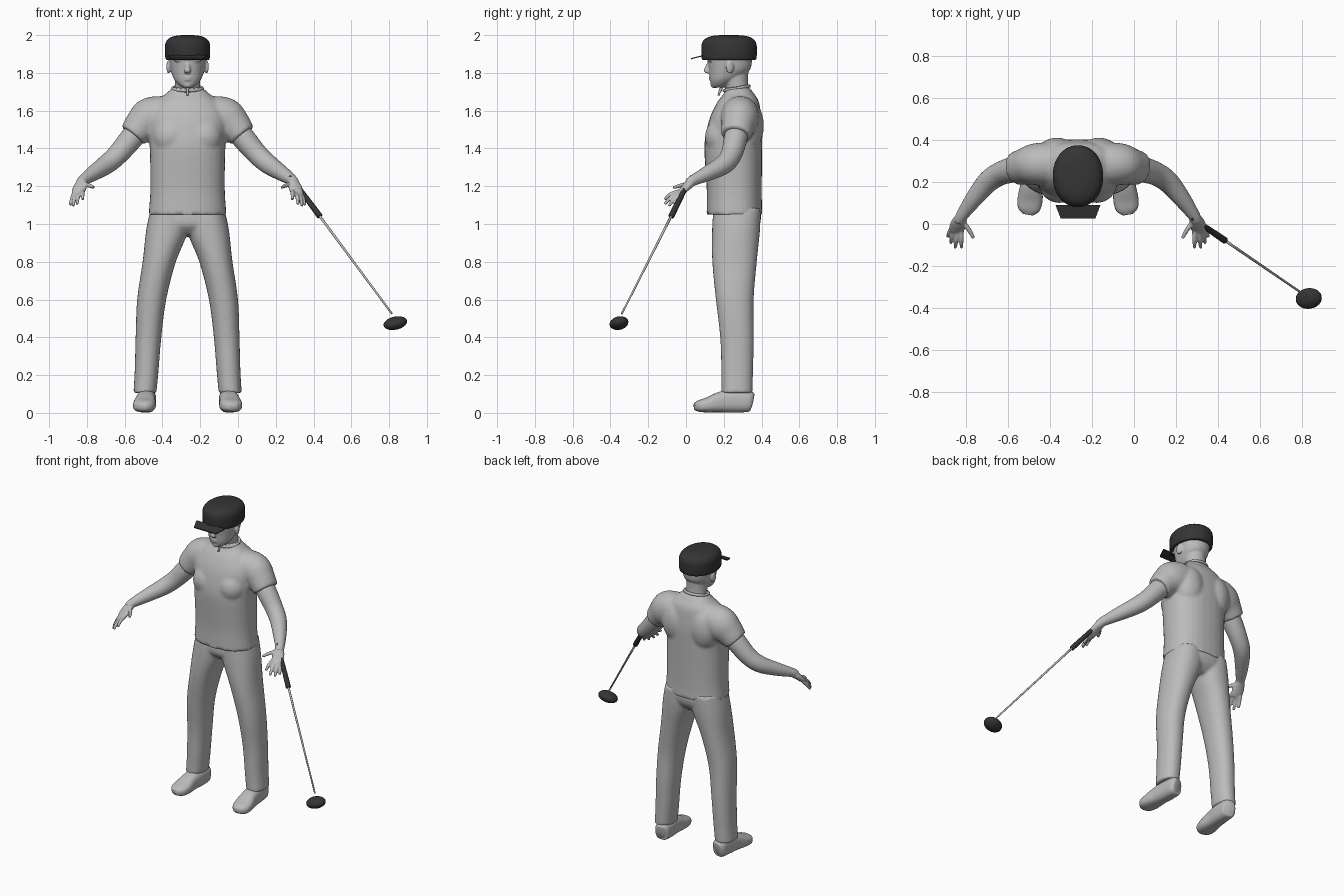
import bpy, bmesh, math
from mathutils import Vector, Matrix

if "Cube" in bpy.data.objects:
    bpy.data.objects.remove(bpy.data.objects["Cube"])

BODY_X = -0.267


def material(name, value):
    m = bpy.data.materials.new(name)
    m.use_nodes = True
    color = (value, value, value, 1)
    m.diffuse_color = color
    m.node_tree.nodes["Principled BSDF"].inputs["Base Color"].default_value = color
    return m


GREY = material("light grey", 0.5)
DARK = material("charcoal", 0.035)


def spline(rows, steps):
    """Catmull-Rom interpolation through rows of numbers."""
    rows = [Vector(r) for r in rows]
    out = []
    for i in range(len(rows) - 1):
        p1, p2 = rows[i], rows[i + 1]
        p0, p3 = rows[max(i - 1, 0)], rows[min(i + 2, len(rows) - 1)]
        for k in range(steps):
            t = k / steps
            out.append(p1 + t / 2 * ((p2 - p0) + t * ((2 * p0 - 5 * p1 + 4 * p2 - p3)
                                                      + t * (3 * (p1 - p2) + p3 - p0))))
    return out + [rows[-1]]


def loft(bm, rows, level=False, side=1, power=2.0, sides=32, steps=4):
    """Skin rows of (x, y, z, half width, half depth); level keeps sections horizontal."""
    pts = spline(rows, steps)
    rings = []
    for i, p in enumerate(pts):
        c = Vector(p[:3])
        u, v = Vector((1, 0, 0)), Vector((0, 1, 0))
        if not level:
            t = Vector(pts[min(i + 1, len(pts) - 1)][:3]) - Vector(pts[max(i - 1, 0)][:3])
            u = t.cross(Vector((0, 0, 1))).normalized()
            v = u.cross(t).normalized()
        ring = []
        for k in range(sides):
            a = math.tau * k / sides
            ca, sa = math.cos(a), math.sin(a)
            q = c + u * p[3] * math.copysign(abs(ca) ** (2 / power), ca) \
                  + v * p[4] * math.copysign(abs(sa) ** (2 / power), sa)
            ring.append(bm.verts.new((q.x * side, q.y, q.z)))
        rings.append(ring)
    for r, s in zip(rings, rings[1:]):
        for k in range(sides):
            j = (k + 1) % sides
            bm.faces.new((r[k], r[j], s[j], s[k]))
    bm.faces.new(rings[0])
    bm.faces.new(rings[-1])


def tube(bm, points, radii, side=1, sides=16):
    loft(bm, [(*p, r, r) for p, r in zip(points, radii)], side=side, sides=sides)


def blob(bm, centre, size, rotation=Matrix()):
    bmesh.ops.create_uvsphere(bm, u_segments=24, v_segments=14, radius=1,
                              matrix=Matrix.Translation(centre) @ rotation @ Matrix.Diagonal((*size, 1)))


def finish(name, bm, mat, voxel=0, smooth=3, x=BODY_X, sharp=False):
    bmesh.ops.recalc_face_normals(bm, faces=bm.faces)
    mesh = bpy.data.meshes.new(name)
    bm.to_mesh(mesh)
    bm.free()
    mesh.materials.append(mat)
    obj = bpy.data.objects.new(name, mesh)
    bpy.context.collection.objects.link(obj)
    obj.location.x = x
    if not sharp:
        mesh.shade_smooth()
    if voxel:
        r = obj.modifiers.new("merge", 'REMESH')
        r.mode, r.voxel_size, r.use_smooth_shade = 'VOXEL', voxel, True
        s = obj.modifiers.new("soften", 'SMOOTH')
        s.factor, s.iterations = 0.5, smooth
    return obj


# Shirt: torso, shoulder blades, chest and short sleeves
bm = bmesh.new()
loft(bm, [(0, .257, 1.05, .207, .148), (0, .256, 1.1, .202, .146), (0, .255, 1.2, .197, .146),
          (0, .25, 1.4, .2, .153), (0, .257, 1.5, .208, .147), (0, .265, 1.58, .205, .132),
          (0, .277, 1.65, .165, .108), (0, .28, 1.69, .115, .08), (0, .272, 1.725, .076, .062)],
     level=True, power=2.35)
for s in (1, -1):
    blob(bm, (s * .1, .33, 1.52), (.1, .082, .14))
    blob(bm, (s * .09, .19, 1.46), (.095, .09, .1))
    loft(bm, [(.06, .28, 1.59, .08, .07), (.13, .285, 1.58, .1, .1), (.2, .285, 1.555, .1, .112),
              (.25, .275, 1.515, .088, .092), (.292, .265, 1.468, .08, .074)], side=s)
finish("shirt", bm, GREY, .01, 4)

# Shirt collar
bm = bmesh.new()
ring = [(.078 * math.cos(a), .268 + .066 * math.sin(a), 1.718 + .012 * math.sin(a))
        for a in (math.tau * k / 24 for k in range(25))]
tube(bm, ring, [.009] * 25, sides=8)
finish("collar", bm, GREY)
bm = bmesh.new()
tube(bm, [(0, .19, 1.725), (0, .18, 1.705), (0, .172, 1.68)], [.008, .007, .005], sides=8)
finish("collar_tab", bm, GREY)

# Trousers: hips and two legs
bm = bmesh.new()
loft(bm, [(0, .27, 1.1, .19, .12), (0, .27, 1.04, .203, .128), (0, .265, .99, .19, .12),
          (0, .265, .945, .09, .08)], level=True, power=2.3)
for s in (1, -1):
    loft(bm, [(.1, .27, 1.08, .095, .125), (.107, .265, .97, .112, .127), (.15, .257, .8, .088, .118),
              (.19, .258, .6, .077, .1), (.207, .27, .4, .068, .089), (.217, .271, .22, .063, .084),
              (.226, .27, .105, .061, .082)], level=True, side=s, power=2.2)
finish("trousers", bm, GREY, .01, 4)

# Shoes
for s, label in ((1, "left"), (-1, "right")):
    bm = bmesh.new()
    loft(bm, [(.212, .35, .06, .025, .04), (.214, .335, .062, .045, .056), (.216, .27, .064, .05, .062),
              (.222, .19, .058, .052, .056), (.228, .12, .043, .06, .041), (.234, .07, .036, .052, .031),
              (.238, .045, .034, .025, .018)], side=s, power=2.6)
    finish(label + "_shoe", bm, GREY)

# Arms and hands
FINGERS = {
    "index": ((.556, -.035, 1.172), (.556, -.08, 1.158), (.555, -.113, 1.13)),
    "middle": ((.573, -.035, 1.162), (.581, -.08, 1.14), (.585, -.113, 1.105)),
    "ring": ((.588, -.03, 1.158), (.6, -.065, 1.13), (.606, -.09, 1.095)),
    "little": ((.6, -.018, 1.16), (.613, -.042, 1.13), (.621, -.06, 1.1)),
    "thumb": ((.55, .012, 1.213), (.518, -.03, 1.203), (.498, -.068, 1.193)),
}
for s, label in ((1, "left"), (-1, "right")):
    bm = bmesh.new()
    tube(bm, [(.25, .275, 1.51), (.3, .262, 1.45), (.37, .24, 1.368), (.43, .2, 1.315),
              (.5, .115, 1.268), (.553, .04, 1.232), (.565, .015, 1.215)],
         [.06, .062, .056, .052, .041, .029, .027], s, 24)
    loft(bm, [(.555, .035, 1.228, .026, .026), (.568, .005, 1.2, .036, .022),
              (.578, -.022, 1.172, .037, .017), (.583, -.04, 1.155, .028, .012)], side=s)
    for joints in FINGERS.values():
        tube(bm, joints, [.0125, .011, .008], s, 12)
    finish(label + "_arm", bm, GREY, .005, 2)

# Head: neck, skull, jaw and facial features
bm = bmesh.new()
loft(bm, [(0, .28, 1.66, .072, .066), (0, .268, 1.73, .066, .062), (0, .25, 1.8, .07, .08)], level=True)
loft(bm, [(0, .17, 1.722, .022, .028), (0, .18, 1.735, .045, .046), (0, .2, 1.765, .071, .073),
          (0, .228, 1.81, .088, .106), (0, .232, 1.86, .097, .117), (0, .23, 1.91, .1, .12),
          (0, .23, 1.95, .07, .09)], level=True, power=2.2)
loft(bm, [(0, .13, 1.86, .011, .012), (0, .116, 1.83, .013, .016), (0, .109, 1.808, .018, .015),
          (0, .122, 1.797, .014, .01)], level=True, sides=16)
for height, width in ((1.777, .027), (1.765, .022)):
    blob(bm, (0, .133, height), (width, .012, .007))
blob(bm, (0, .15, 1.737), (.026, .02, .018))
for s in (1, -1):
    blob(bm, (s * .04, .13, 1.866), (.034, .013, .009))
    blob(bm, (s * .037, .136, 1.845), (.015, .011, .008))
    blob(bm, (s * .1, .232, 1.832), (.011, .021, .036), Matrix.Rotation(s * .25, 4, 'Z'))
finish("head", bm, GREY, .005, 2)

# Cap: crown and peak
bm = bmesh.new()
loft(bm, [(0, .228, 1.868, .108, .136), (0, .228, 1.876, .117, .145), (0, .228, 1.92, .12, .147),
          (0, .228, 1.96, .116, .143), (0, .228, 1.985, .095, .12), (0, .228, 1.997, .06, .08),
          (0, .228, 2, .02, .03)], level=True, power=2.1, sides=48)
finish("cap_crown", bm, DARK)
bm = bmesh.new()
corners = [(-.107, .09, 1.888), (.107, .09, 1.888), (.083, .027, 1.872), (-.083, .027, 1.872)]
face = bm.faces.new([bm.verts.new(c) for c in corners])
grown = bmesh.ops.extrude_face_region(bm, geom=[face])
bmesh.ops.translate(bm, vec=(0, 0, .006), verts=[v for v in grown["geom"] if isinstance(v, bmesh.types.BMVert)])
finish("cap_peak", bm, DARK, sharp=True)

# Club: grip, shaft and head
top, end = Vector((.275, .03, 1.255)), Vector((.815, -.34, .525))
at = lambda t: top.lerp(end, t)
bm = bmesh.new()
tube(bm, [at(0), at(.02), at(.1), at(.28), at(.285)], [.006, .01, .013, .016, .014])
finish("club_grip", bm, DARK, x=0)
bm = bmesh.new()
tube(bm, [at(.27), at(1)], [.007, .005], sides=12)
finish("club_shaft", bm, GREY, x=0)
bm = bmesh.new()
tilt = Vector((-.2, -.2, 1)).to_track_quat('Z', 'Y').to_matrix().to_4x4()
blob(bm, (.833, -.355, .475), (.064, .05, .034), tilt @ Matrix.Rotation(math.radians(55), 4, 'Z'))
finish("club_head", bm, DARK, x=0)
